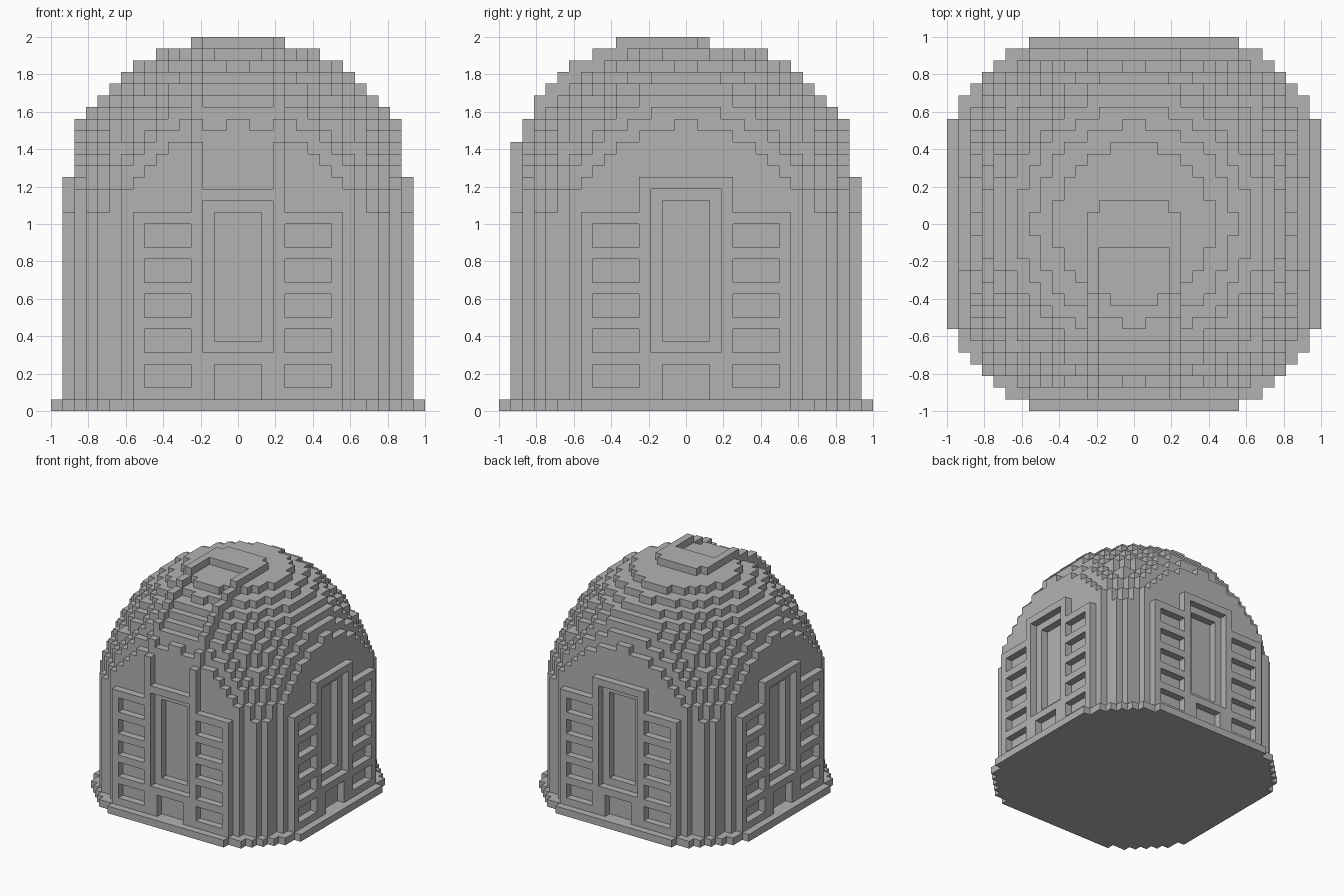
import bpy
import bmesh

cube = bpy.data.objects.get("Cube")
if cube:
    bpy.data.objects.remove(cube, do_unlink=True)

UNIT = 1 / 16          # edge length of one block
RAIL_REACH = [15] * 6 + [14, 14, 13, 13, 12, 11, 10, 8, 6]

stone = bpy.data.materials.new("grey_stone")
stone.use_nodes = True
stone.diffuse_color = (0.45, 0.45, 0.45, 1)
stone.node_tree.nodes["Principled BSDF"].inputs["Base Color"].default_value = (0.45, 0.45, 0.45, 1)


def rounded(x, y, half, r2):
    """Square of the given half width with its corners rounded by a circle."""
    return abs(x) < half and abs(y) < half and x * x + y * y < r2


def dome_r2(k):
    """Squared dome radius at layer k, flaring out near the springing."""
    z = k + 0.5
    r2 = 256 - (z - 16) ** 2
    return max(r2, 293 - (z - 14) ** 2) if k < 23 else r2


def recessed(u, d, k, front):
    """Windows, doorway and stepped niche cut into one face."""
    top = 18 if front else 19
    if d > 14:
        window = 4 < u < 8 and 2 <= k < 16 and (k - 2) % 3 < 2
        door = u < 2 and 1 <= k < 4
        niche = u < 3 and 5 <= k < top
        return window or door or niche
    return d > 13 and u < 2 and 6 <= k < top - 1


def part_at(x, y, k):
    """Name of the part filling the block centred at x, y in layer k."""
    if k < 1:
        return "plinth" if rounded(x, y, 16, 18 ** 2) else None
    for u, d, front in ((x, -y, True), (x, y, False), (y, x, False), (y, -x, False)):
        if recessed(abs(u), d, k, front):
            return None
    if k < 17:
        return "walls" if rounded(x, y, 15, 17 ** 2) else None
    if k < 31 and rounded(x, y, 14, dome_r2(k)):
        return "dome"
    # twin rails running up the front, joined by a lintel and a crown plate
    if 3 < abs(x) < 4 and -RAIL_REACH[k - 17] < y < (1 if k == 31 else 0):
        return "roof_rails"
    if k == 31 and abs(x) < 3 and -2 < y < 2:
        return "crown_plate"
    if k == 18 and abs(x) < 3 and -15 < y < -14:
        return "front_lintel"
    # raised heads above the niches on the other three faces
    if k < 20:
        for u, d in ((x, y), (y, x), (y, -x)):
            if abs(u) < 4 and 14 < d < 15:
                return "niche_heads"
    return None


# Fill the block grid
blocks = {}
for i in range(-16, 16):
    for j in range(-16, 16):
        for k in range(32):
            name = part_at(i + 0.5, j + 0.5, k)
            if name:
                blocks[i, j, k] = name


def exposed_quads(cell):
    """Corners of every open side of a block, wound outward."""
    for axis in range(3):
        for side in (0, 1):
            beside = list(cell)
            beside[axis] += 2 * side - 1
            if tuple(beside) in blocks:
                continue
            a, b = (axis + 1) % 3, (axis + 2) % 3
            quad = []
            for da, db in ((0, 0), (1, 0), (1, 1), (0, 1)):
                p = list(cell)
                p[axis] += side
                p[a] += da
                p[b] += db
                quad.append(tuple(p))
            yield quad if side else quad[::-1]


# One object per part, skinned with its visible sides
for name in sorted(set(blocks.values())):
    bm = bmesh.new()
    corners = {}
    for cell, owner in blocks.items():
        if owner != name:
            continue
        for quad in exposed_quads(cell):
            for p in quad:
                if p not in corners:
                    corners[p] = bm.verts.new([c * UNIT for c in p])
            bm.faces.new([corners[p] for p in quad])
    mesh = bpy.data.meshes.new(name)
    bm.to_mesh(mesh)
    bm.free()
    mesh.materials.append(stone)
    bpy.context.collection.objects.link(bpy.data.objects.new(name, mesh))
